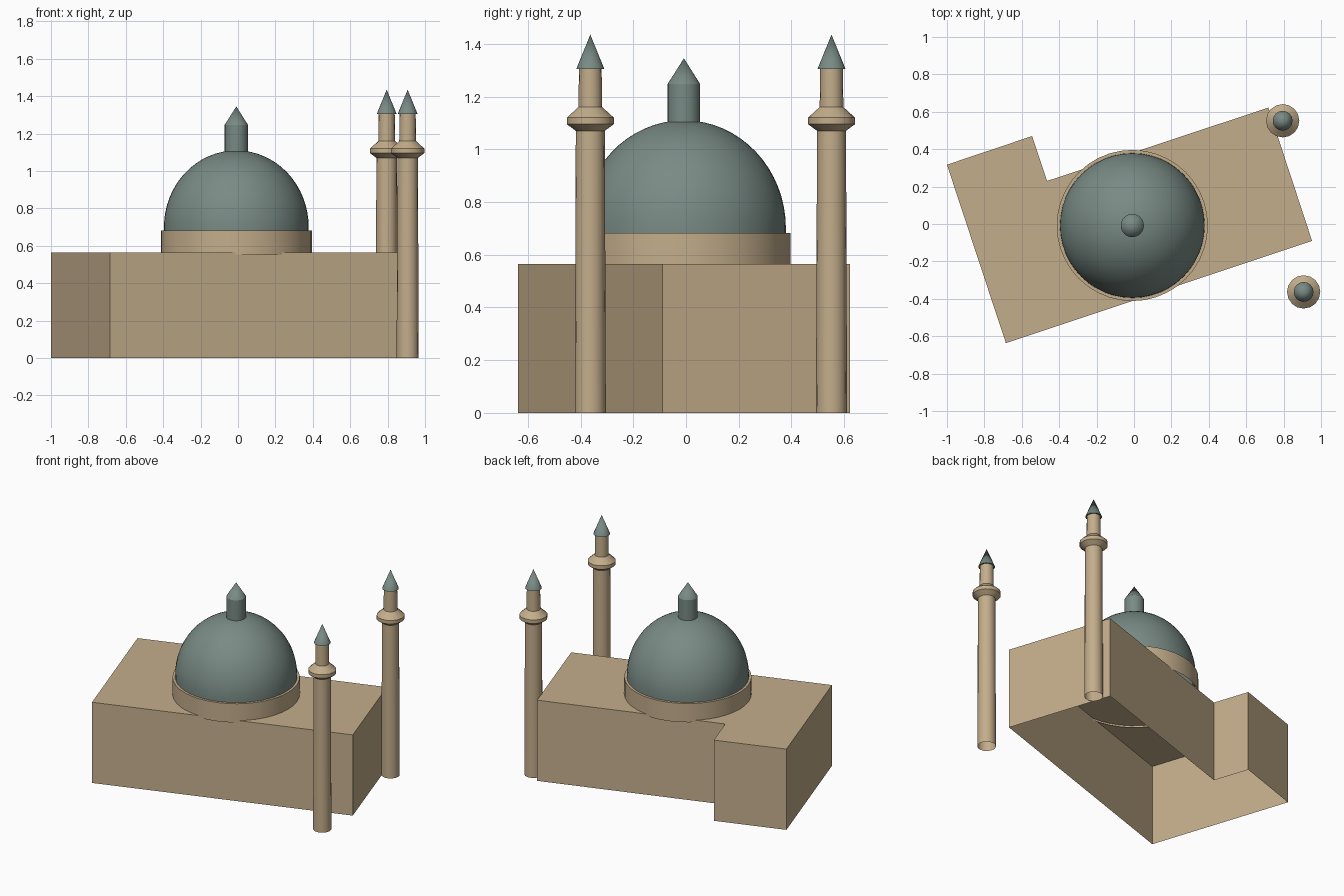
import bpy, math

if "Cube" in bpy.data.objects:
    bpy.data.objects.remove(bpy.data.objects["Cube"])


def material(name, rgb):
    m = bpy.data.materials.new(name)
    m.diffuse_color = (*rgb, 1)
    m.use_nodes = True
    m.node_tree.nodes["Principled BSDF"].inputs["Base Color"].default_value = m.diffuse_color
    return m


SAND = material("sandstone", (0.55, 0.42, 0.26))
LEAD = material("grey_green_lead", (0.19, 0.255, 0.23))


def make(name, verts, faces, mat, smooth=None):
    me = bpy.data.meshes.new(name)
    me.from_pydata(verts, [], faces)
    me.materials.append(mat)
    ob = bpy.data.objects.new(name, me)
    bpy.context.collection.objects.link(ob)
    if smooth:
        bpy.ops.object.select_all(action='DESELECT')
        ob.select_set(True)
        bpy.context.view_layer.objects.active = ob
        bpy.ops.object.shade_smooth_by_angle(angle=math.radians(smooth))
    return ob


def revolve(name, profile, centre, mat, sides, smooth=None):
    """Turn an open (radius, height) profile around a vertical axis.
    A final radius of zero closes to a single tip."""
    cx, cy = centre
    tip = profile[-1][0] == 0
    rings = profile[:-1] if tip else profile
    verts = [(cx + r * math.cos(2 * math.pi * i / sides),
              cy + r * math.sin(2 * math.pi * i / sides), z)
             for r, z in rings for i in range(sides)]
    faces = [(k * sides + i, k * sides + (i + 1) % sides,
              (k + 1) * sides + (i + 1) % sides, (k + 1) * sides + i)
             for k in range(len(rings) - 1) for i in range(sides)]
    if tip:
        verts.append((cx, cy, profile[-1][1]))
        base = (len(rings) - 1) * sides
        faces += [(base + i, base + (i + 1) % sides, len(verts) - 1) for i in range(sides)]
    return make(name, verts, faces, mat, smooth)


# Main hall: L-shaped plan, walls and flat roof, open underneath
plan = [(-1.0, 0.317), (-0.685, -0.637), (0.952, -0.09),
        (0.718, 0.622), (-0.465, 0.23), (-0.545, 0.47)]
n, H = len(plan), 0.565
hall_verts = [(x, y, z) for z in (0, H) for x, y in plan]
hall_faces = [(i, (i + 1) % n, n + (i + 1) % n, n + i) for i in range(n)]
hall_faces.append(tuple(range(n, 2 * n)))
make("hall", hall_verts, hall_faces, SAND)

# Drum, dome and finial on the centre of the roof
C = (-0.009, -0.008)
revolve("drum", [(0.404, 0.552), (0.404, 0.683), (0.375, 0.683)], C, SAND, 40, 30)
steps = 16
dome = [(0.387, 0.67)]
dome += [(0.387 * math.cos(a), 0.70 + 0.41 * math.sin(a))
         for a in (math.pi / 2 * k / steps for k in range(steps))]
revolve("dome", dome + [(0, 1.11)], C, LEAD, 48, 40)
revolve("finial", [(0.062, 1.09), (0.062, 1.247), (0, 1.345)], C, LEAD, 24, 30)

# Two minarets: shaft, balcony, upper shaft and pointed cap
shaft = [(0.059, 0), (0.055, 1.07), (0.089, 1.095), (0.089, 1.12),
         (0.045, 1.16), (0.043, 1.305)]
for label, pos in (("back", (0.795, 0.552)), ("front", (0.907, -0.363))):
    revolve(label + "_minaret", shaft, pos, SAND, 16, 30)
    revolve(label + "_minaret_cap", [(0.04, 1.305), (0.053, 1.305), (0, 1.435)],
            pos, LEAD, 16, 30)
